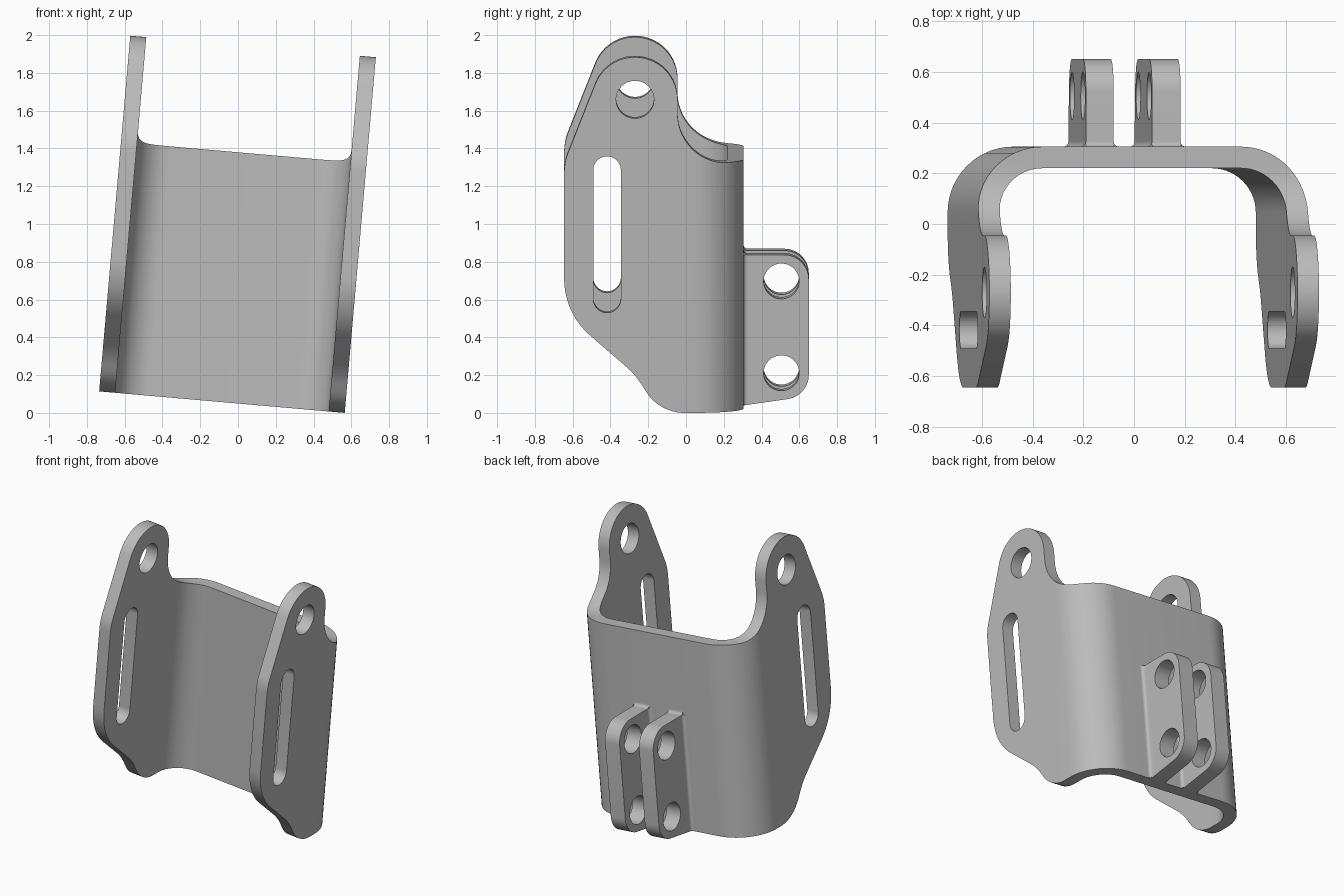
import bpy, bmesh, math
from mathutils import Vector, Matrix

cube = bpy.data.objects.get("Cube")
if cube:
    bpy.data.objects.remove(cube, do_unlink=True)

HALF_WIDTH, THICK, BACK, BEND = 0.6525, 0.085, 0.305, 0.26
TILT = Matrix.Translation((-0.085, 0, 0.057)) @ Matrix.Rotation(math.radians(5), 4, 'Y')

steel = bpy.data.materials.new("plain_grey_steel")
steel.use_nodes = True
GREY = (0.5, 0.5, 0.5, 1)
steel.diffuse_color = GREY
steel.node_tree.nodes["Principled BSDF"].inputs["Base Color"].default_value = GREY


def rounded(corners, steps=14):
    """Outline from (u, v, radius) corners, each replaced by a tangent arc."""
    out = []
    for i, (u, v, r) in enumerate(corners):
        p = Vector((u, v))
        a = (Vector(corners[i - 1][:2]) - p).normalized()
        b = (Vector(corners[(i + 1) % len(corners)][:2]) - p).normalized()
        if r == 0:
            arc = [p]
        else:
            half = a.angle(b) / 2
            centre = p + (a + b).normalized() * (r / math.sin(half))
            start = p + a * (r / math.tan(half)) - centre
            end = p + b * (r / math.tan(half)) - centre
            sweep = start.angle_signed(end)
            arc = [centre + Matrix.Rotation(-sweep * k / steps, 2) @ start
                   for k in range(steps + 1)]
        for q in arc:
            if not out or (q - out[-1]).length > 1e-3:
                out.append(q)
    return out


def prism(name, outline, lo, hi, axis):
    """Extrude an outline along x (outline is y, z) or z (outline is x, y)."""
    place = (lambda p, t: (t, p[0], p[1])) if axis == 'X' else (lambda p, t: (p[0], p[1], t))
    bm = bmesh.new()
    face = bm.faces.new([bm.verts.new(place(p, lo)) for p in outline])
    move = Vector(place((0, 0), hi - lo))
    ext = bmesh.ops.extrude_face_region(bm, geom=[face], use_keep_orig=True)
    bmesh.ops.translate(bm, vec=move, verts=[g for g in ext["geom"] if isinstance(g, bmesh.types.BMVert)])
    bmesh.ops.recalc_face_normals(bm, faces=bm.faces)
    mesh = bpy.data.meshes.new(name)
    bm.to_mesh(mesh)
    bm.free()
    mesh.materials.append(steel)
    ob = bpy.data.objects.new(name, mesh)
    bpy.context.collection.objects.link(ob)
    return ob


def slot(y, z0, z1, r, steps=24):
    """Round hole, or a slot when the two centres differ."""
    pts = [(y + r * math.cos(t), z1 + r * math.sin(t))
           for t in (math.pi * k / steps for k in range(steps + 1))]
    pts += [(y - r * math.cos(t), z0 - r * math.sin(t))
            for t in (math.pi * k / steps for k in range(steps + 1))]
    clean = [p for i, p in enumerate(pts) if math.dist(p, pts[i - 1]) > 1e-4]
    return prism("hole_cutter", clean, -1, 1, 'X')


def combine(ob, other, operation):
    bpy.context.view_layer.objects.active = ob
    mod = ob.modifiers.new("cut", 'BOOLEAN')
    mod.object, mod.operation, mod.solver = other, operation, 'EXACT'
    bpy.ops.object.modifier_apply(modifier=mod.name)
    bpy.data.objects.remove(other, do_unlink=True)


def finish(ob):
    ob.data.transform(TILT)
    bpy.ops.object.select_all(action='DESELECT')
    ob.select_set(True)
    bpy.context.view_layer.objects.active = ob
    bpy.ops.object.shade_smooth_by_angle(angle=math.radians(30))


# Bent plate: U-shaped plan trimmed by the side outline
W, V = HALF_WIDTH, HALF_WIDTH - THICK
plan = rounded([(-W, -0.7, 0), (-V, -0.7, 0),
                (-V, BACK - THICK, BEND - THICK), (V, BACK - THICK, BEND - THICK),
                (V, -0.7, 0), (W, -0.7, 0), (W, BACK, BEND), (-W, BACK, BEND)])
bracket = prism("bent_bracket", plan, -0.1, 2, 'Z')
side = rounded([(0.4, 0, 0), (-0.14, 0, 0.24), (-0.27, 0.205, 0.45), (-0.645, 0.53, 0.4),
                (-0.645, 1.33, 0.3), (-0.424, 1.89, 0.225), (-0.045, 1.89, 0.225),
                (-0.045, 1.325, 0.265), (0.4, 1.325, 0)])
combine(bracket, prism("side_outline", side, -1, 1, 'X'), 'INTERSECT')
combine(bracket, slot(-0.27, 1.665, 1.665, 0.1), 'DIFFERENCE')
combine(bracket, slot(-0.418, 0.605, 1.29, 0.073), 'DIFFERENCE')
finish(bracket)

# Pair of rear lugs with filleted roots and two bolt holes each
lug_side = rounded([(0.28, 0, 0), (BACK, 0, 0), (0.65, 0.05, 0.13), (0.65, 0.8, 0.13),
                    (BACK, 0.8, 0.02), (BACK, 0.83, 0), (0.28, 0.83, 0)])
for name, x0, x1 in (("right_lug", -0.175, -0.065), ("left_lug", 0.087, 0.2)):
    lug = prism(name, lug_side, x0, x1, 'X')
    f = 0.02
    root = rounded([(x0 - f, 0.28, 0), (x1 + f, 0.28, 0), (x1 + f, BACK, 0), (x1, BACK, f),
                    (x1, BACK + 2 * f, 0), (x0, BACK + 2 * f, 0), (x0, BACK, f),
                    (x0 - f, BACK, 0)], 6)
    combine(lug, prism("lug_root", root, 0.006, 0.8, 'Z'), 'UNION')
    for z in (0.172, 0.66):
        combine(lug, slot(0.505, z, z, 0.094), 'DIFFERENCE')
    finish(lug)
